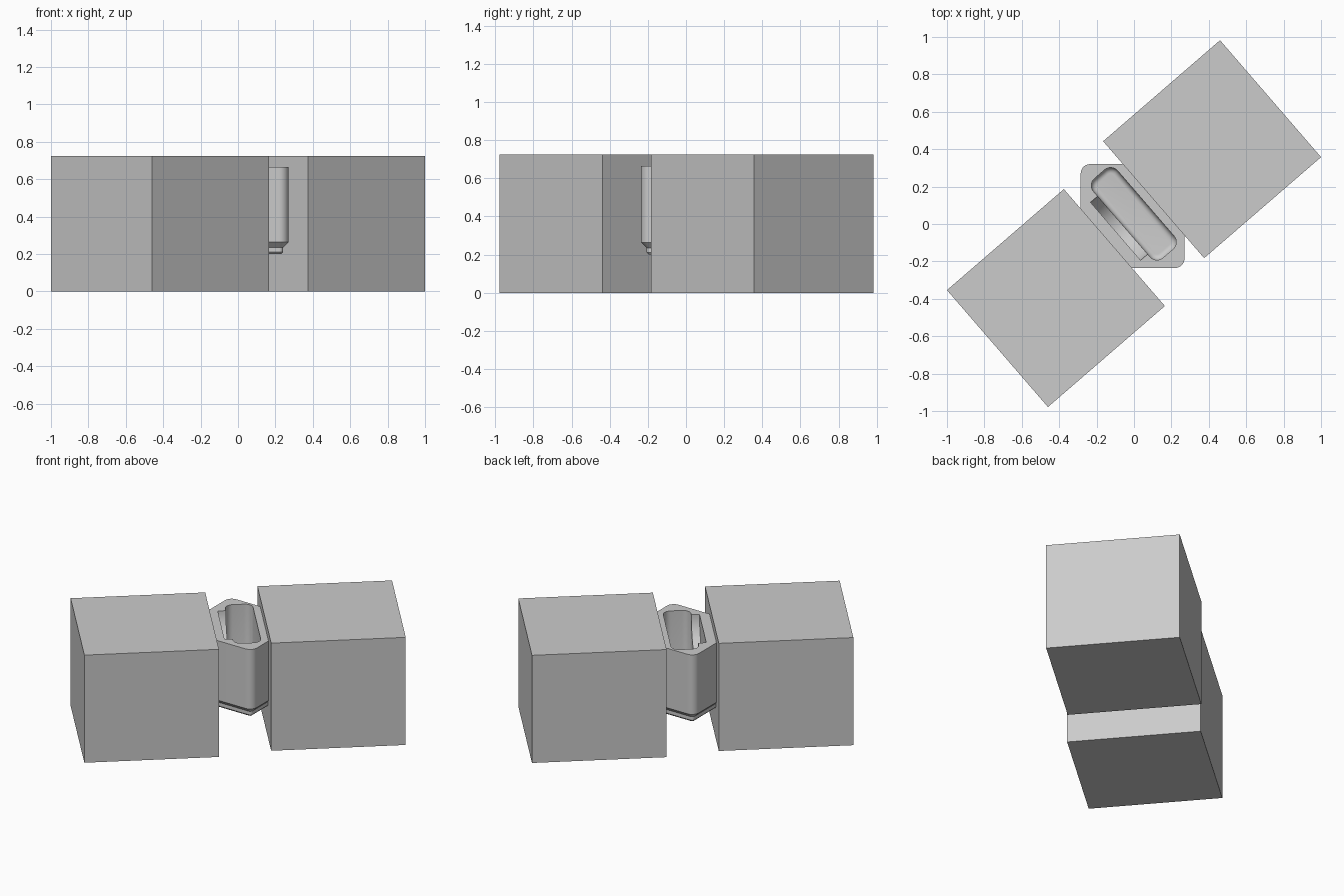
import bpy, bmesh, math
from mathutils import Matrix, Vector

if "Cube" in bpy.data.objects:
    bpy.data.objects.remove(bpy.data.objects["Cube"])

grey = bpy.data.materials.new("plain_grey")
grey.diffuse_color = (0.6, 0.6, 0.6, 1)
grey.use_nodes = True
grey.node_tree.nodes["Principled BSDF"].inputs["Base Color"].default_value = grey.diffuse_color

TURN = math.atan2(0.54, 0.625)                    # direction across the gap
N = Vector((math.cos(TURN), math.sin(TURN), 0))   # across the gap
U = Vector((N.y, -N.x, 0))                        # along the gap
TOP = 0.665                                       # rim height of the bin


def rounded_rect(w, d, r, z, steps=8):
    """Closed ring of points with rounded corners."""
    pts = []
    for k, (sx, sy) in enumerate([(1, 1), (-1, 1), (-1, -1), (1, -1)]):
        for i in range(steps + 1):
            a = math.pi / 2 * (k + i / steps)
            pts.append((sx * (w / 2 - r) + r * math.cos(a),
                        sy * (d / 2 - r) + r * math.sin(a), z))
    return pts


def loft(name, rings, matrix):
    """Skin a stack of equal rings, bottom first, and cap both ends."""
    bm = bmesh.new()
    loops = [[bm.verts.new(p) for p in ring] for ring in rings]
    n = len(loops[0])
    for a, b in zip(loops, loops[1:]):
        for i in range(n):
            j = (i + 1) % n
            bm.faces.new((a[i], a[j], b[j], b[i]))
    bm.faces.new(loops[0][::-1])
    bm.faces.new(loops[-1])
    bm.transform(matrix)
    return finish(name, bm)


def finish(name, bm):
    bmesh.ops.recalc_face_normals(bm, faces=bm.faces)
    mesh = bpy.data.meshes.new(name)
    bm.to_mesh(mesh)
    bm.free()
    mesh.materials.append(grey)
    ob = bpy.data.objects.new(name, mesh)
    bpy.context.collection.objects.link(ob)
    return ob


# Two large square blocks either side of the gap
for name, centre in (("left_block", (-0.4175, -0.396, 0.3625)),
                     ("right_block", (0.4175, 0.4, 0.3625))):
    bm = bmesh.new()
    bmesh.ops.create_cube(bm, size=1, matrix=Matrix.Translation(centre)
                          @ Matrix.Rotation(TURN, 4, 'Z')
                          @ Matrix.Diagonal((0.826, 0.826, 0.725, 1)))
    finish(name, bm)

# Square bin with a stepped, chamfered foot
foot = [(0.476, 0.011, 0.2), (0.497, 0.021, 0.211), (0.497, 0.021, 0.235),
        (0.555, 0.05, 0.264), (0.555, 0.05, TOP)]
bin_body = loft("bin", [rounded_rect(s, s, r, z) for s, r, z in foot],
                Matrix.Translation((-0.0075, 0.0425, 0)))

# Long pocket with a rounded floor, running along the gap
FLOOR, FILLET = 0.3, 0.03
rings = []
for i in range(7):
    a = math.pi / 2 * i / 6
    inset = FILLET * (1 - math.sin(a))
    rings.append(rounded_rect(0.17 - 2 * inset, 0.56 - 2 * inset, 0.05 - inset,
                              FLOOR + FILLET * (1 - math.cos(a))))
rings.append(rounded_rect(0.17, 0.56, 0.05, TOP + 0.1))
slot = loft("pocket_cutter", rings,
            Matrix.Translation(U * -0.042 + N * 0.035) @ Matrix.Rotation(TURN, 4, 'Z'))

# Round thumb notch on one long side of the pocket
bm = bmesh.new()
bmesh.ops.create_cone(bm, cap_ends=True, segments=48, radius1=0.205, radius2=0.205,
                      depth=0.13,
                      matrix=Matrix.Translation(U * -0.035 + N * -0.035 + Vector((0, 0, TOP + 0.003)))
                      @ Matrix.Rotation(TURN, 4, 'Z') @ Matrix.Rotation(math.pi / 2, 4, 'Y'))
notch = finish("notch_cutter", bm)

# Cut the bin, then drop the cutters
bpy.context.view_layer.objects.active = bin_body
bin_body.select_set(True)
for cutter in (slot, notch):
    cutter.hide_render = True
    mod = bin_body.modifiers.new("cut", 'BOOLEAN')
    mod.operation = 'DIFFERENCE'
    mod.solver = 'EXACT'
    mod.object = cutter
    bpy.ops.object.modifier_apply(modifier=mod.name)
    bpy.data.objects.remove(cutter)
bpy.ops.object.shade_smooth_by_angle(angle=math.radians(30))
